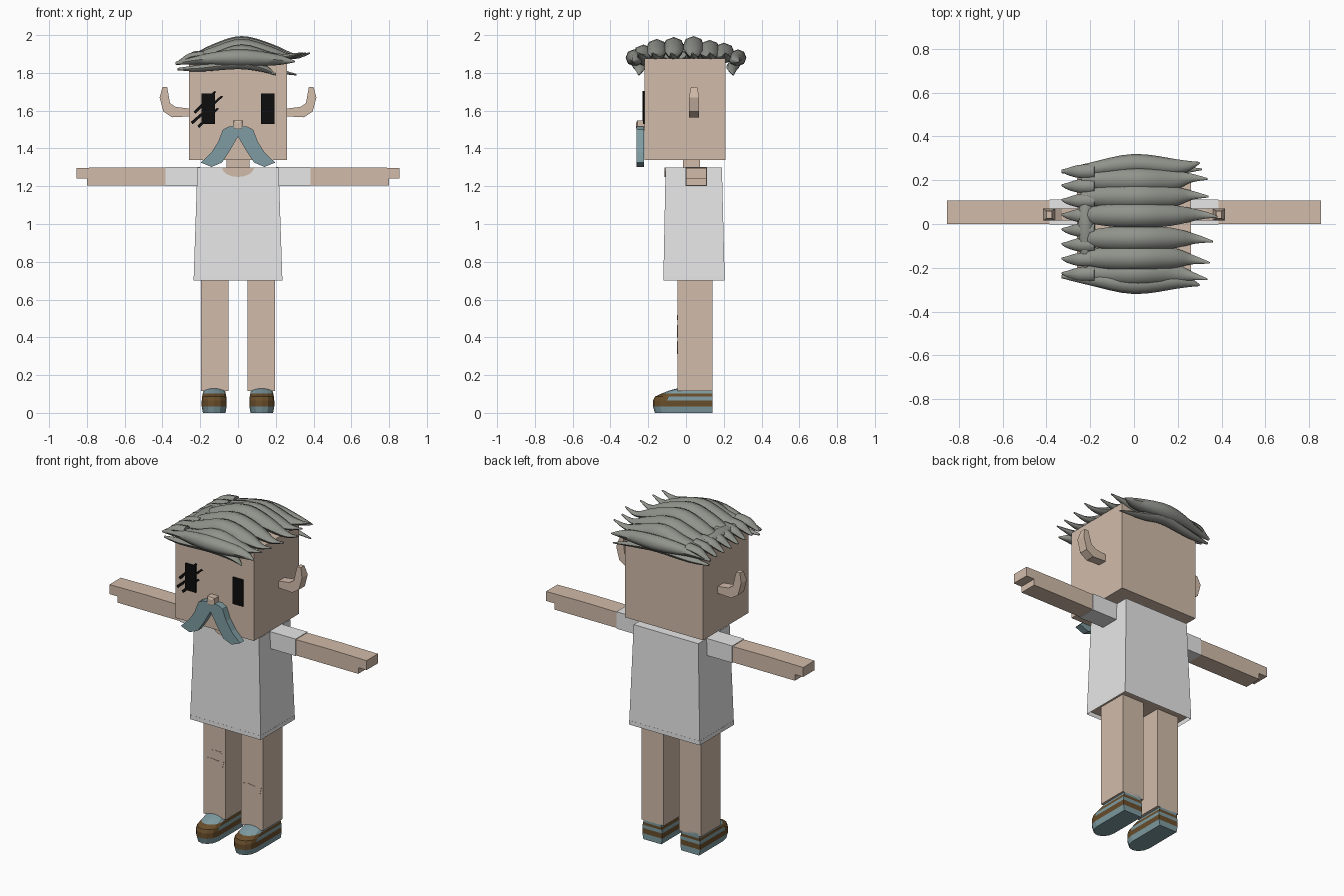
import bpy, bmesh, math
from mathutils import Vector

cube = bpy.data.objects.get("Cube")
if cube:
    bpy.data.objects.remove(cube)


def material(name, r, g, b):
    m = bpy.data.materials.new(name)
    m.use_nodes = True
    m.diffuse_color = (r, g, b, 1)
    bsdf = m.node_tree.nodes["Principled BSDF"]
    bsdf.inputs["Base Color"].default_value = (r, g, b, 1)
    bsdf.inputs["Roughness"].default_value = 0.8
    return m


SKIN = material("skin", 0.64, 0.5, 0.4)
WHITE = material("shirt white", 0.8, 0.8, 0.8)
GREY = material("hair grey", 0.28, 0.29, 0.26)
TEAL = material("dusty teal", 0.21, 0.33, 0.36)
BROWN = material("shoe brown", 0.14, 0.075, 0.024)
BLACK = material("eye black", 0.004, 0.004, 0.004)


def finish(name, bm, *mats, smooth=False):
    bmesh.ops.recalc_face_normals(bm, faces=bm.faces)
    mesh = bpy.data.meshes.new(name)
    bm.to_mesh(mesh)
    bm.free()
    for m in mats:
        mesh.materials.append(m)
    ob = bpy.data.objects.new(name, mesh)
    bpy.context.collection.objects.link(ob)
    if smooth:
        bpy.ops.object.select_all(action="DESELECT")
        ob.select_set(True)
        bpy.context.view_layer.objects.active = ob
        bpy.ops.object.shade_smooth_by_angle(angle=math.radians(50))
    return ob


def bridge(bm, rings):
    """Skin a stack of rings and cap both ends; returns side faces per level."""
    loops = [[bm.verts.new(p) for p in ring] for ring in rings]
    n = len(loops[0])
    levels = [[bm.faces.new((a[i], a[(i + 1) % n], b[(i + 1) % n], b[i]))
               for i in range(n)] for a, b in zip(loops, loops[1:])]
    caps = bm.faces.new(loops[0]), bm.faces.new(loops[-1])
    return levels, caps


def rect(x0, x1, y0, y1, z):
    return [(x0, y0, z), (x1, y0, z), (x1, y1, z), (x0, y1, z)]


def box(name, x, y, z, mat):
    bm = bmesh.new()
    bridge(bm, [rect(*x, *y, h) for h in z])
    return finish(name, bm, mat)


def prism(name, outline, y0, y1, mat, side=1):
    """Extrude an x-z outline through depth."""
    bm = bmesh.new()
    bridge(bm, [[(side * x, y, z) for x, z in outline] for y in (y0, y1)])
    return finish(name, bm, mat)


def strand(name, keys, sides=8, steps=4):
    """Tapered lock through keys of x, y, z, half width, half height."""
    pts = [Vector(k) for k in keys]
    ext = [pts[0]] + pts + [pts[-1]]
    path = []
    for a, b, c, d in zip(ext, ext[1:], ext[2:], ext[3:]):
        for s in range(steps):
            t = s / steps
            path.append(0.5 * (2 * b + (c - a) * t + (2 * a - 5 * b + 4 * c - d) * t ** 2
                               + (3 * b - a - 3 * c + d) * t ** 3))
    path.append(pts[-1])
    rings = []
    for i, p in enumerate(path):
        run = (path[min(i + 1, len(path) - 1)] - path[max(i - 1, 0)]).to_3d()
        across = run.cross(Vector((0, 0, 1))).normalized()
        up = across.cross(run).normalized()
        rings.append([p.to_3d() + across * p[3] * math.cos(a) + up * p[4] * math.sin(a)
                      for a in (math.tau * k / sides for k in range(sides))])
    bm = bmesh.new()
    bridge(bm, rings)
    return finish(name, bm, GREY, smooth=True)


# Head and neck
box("head", (-0.26, 0.26), (-0.22, 0.21), (1.34, 1.875), SKIN)
box("neck", (-0.06, 0.06), (-0.015, 0.075), (1.25, 1.36), SKIN)

# Shirt with a recessed skin underside
bm = bmesh.new()
_, caps = bridge(bm, [rect(-0.235, 0.235, -0.12, 0.205, 0.7),
                      rect(-0.215, 0.215, -0.108, 0.19, 1.3)])
bmesh.ops.inset_region(bm, faces=[caps[0]], thickness=0.012)
caps[0].material_index = 1
for v in caps[0].verts:
    v.co.z += 0.025
finish("shirt", bm, WHITE, SKIN)

# Scooped neckline
scoop = [(0.085 * math.cos(a), 1.299 + 0.05 * math.sin(a))
         for a in (-math.pi * k / 8 for k in range(9))]
prism("neckline", scoop, -0.115, -0.106, SKIN)

# Ear outline, arm outline and moustache half
EAR = [(0.25, 1.61), (0.33, 1.62), (0.36, 1.64), (0.375, 1.725), (0.4, 1.725),
       (0.415, 1.67), (0.395, 1.595), (0.35, 1.565), (0.25, 1.57)]
ARM = [(0.38, 1.298), (0.6, 1.3), (0.855, 1.297), (0.855, 1.24), (0.8, 1.24),
       (0.8, 1.203), (0.38, 1.203)]
MOUSTACHE = [(0, 1.515), (0.05, 1.515), (0.08, 1.5), (0.105, 1.435), (0.14, 1.38),
             (0.197, 1.325), (0.14, 1.302), (0.085, 1.325), (0.045, 1.385), (0, 1.463)]

for side, word in ((1, "left"), (-1, "right")):
    ear = prism(word + "_ear", EAR, 0.015, 0.07, SKIN, side)
    for v in ear.data.vertices:
        if v.co.z > 1.7:
            v.co.y = 0.0425 + (v.co.y - 0.0425) * 0.6
    prism(word + "_arm", ARM, 0, 0.108, SKIN, side)
    box(word + "_sleeve", sorted((side * 0.2, side * 0.385)), (-0.003, 0.111),
        (1.2, 1.302), WHITE)
    prism(word + "_moustache", MOUSTACHE, -0.262, -0.222, TEAL, side)
    box(word + "_leg", sorted((side * 0.05, side * 0.197)), (-0.045, 0.14), (0.115, 0.74), SKIN)
    box(word + "_eye", sorted((side * 0.122, side * 0.192)), (-0.228, -0.219), (1.53, 1.69), BLACK)

    # Shoe: stacked rounded outlines, striped by level
    bm = bmesh.new()
    rings = []
    for z, toe, half in ((0, -0.165, 0.06), (0.035, -0.175, 0.066), (0.066, -0.175, 0.066),
                         (0.086, -0.165, 0.064), (0.102, -0.13, 0.061),
                         (0.118, -0.09, 0.057), (0.13, -0.045, 0.05)):
        ring = [(side * 0.126 + half * math.cos(a), toe + 0.075 + 0.075 * math.sin(a), z)
                for a in (math.pi * (1 + k / 6) for k in range(7))]
        ring += [(side * 0.126 + half, 0.14, z), (side * 0.126 - half, 0.14, z)]
        rings.append(ring)
    levels, _ = bridge(bm, rings)
    for level, brown in zip(levels, (0, 1, 0, 1, 0, 0)):
        for f in level:
            f.material_index = brown
    for f in levels[2]:
        f.material_index = int(f.calc_center_median().y < -0.1)
    finish(word + "_shoe", bm, TEAL, BROWN)

# Slashes across the right eye
for x0, z0, x1, z1 in ((-0.235, 1.595, -0.115, 1.7), (-0.25, 1.54, -0.078, 1.675),
                       (-0.215, 1.52, -0.1, 1.61)):
    prism("eye_slash", [(x0, z0), (x0 + 0.01, z0 - 0.012), (x1, z1), (x1 - 0.012, z1 + 0.004)],
          -0.229, -0.221, BLACK)

# Nose
bm = bmesh.new()
bridge(bm, [[(x * s, y, 1.522 + z * s) for x, z in ((-1, -1), (1, -1), (1, 1), (-1, 1))]
            for y, s in ((-0.22, 0.026), (-0.258, 0.026), (-0.264, 0.015))])
finish("nose", bm, SKIN)

# Knee patches
for x, z, w, h in ((-0.125, 0.435, 0.068, 0.035), (-0.105, 0.505, 0.034, 0.014),
                   (0.125, 0.347, 0.068, 0.036)):
    shape = [(-1, 0.6), (-0.4, 0.8), (0.3, 0.6), (0.95, 0.9), (0.8, -0.4), (0.2, -1), (-0.7, -0.7)]
    prism("knee_patch", [(x + w * u, z + h * v) for u, v in shape], -0.047, -0.044, SKIN)

# Long crown locks sweeping from right to left
for y, top, tip in ((0.2, 1.96, 0.335), (0.125, 1.975, 0.34), (0.04, 1.995, 0.38),
                    (-0.065, 1.99, 0.36), (-0.155, 1.98, 0.345), (-0.225, 1.95, 0.335)):
    strand("crown_lock", [(-0.24, y, 1.88, 0.03, 0.015), (-0.12, y, top - 0.075, 0.05, 0.035),
                          (0.02, y, top - 0.055, 0.058, 0.055),
                          (0.17, y, top - 0.075, 0.048, 0.035),
                          (tip - 0.08, y * 1.05, 1.887, 0.022, 0.014),
                          (tip, y * 1.08 - 0.01, 1.905, 0.004, 0.004)])

# Short swept ends on the right side, and the ridge above them
for k in range(8):
    y = 0.24 - 0.067 * k
    strand("short_lock", [(-0.18, y, 1.895, 0.03, 0.02), (-0.25, y, 1.885, 0.03, 0.02),
                          (-0.3, y, 1.86, 0.017, 0.013), (-0.33, y + 0.005, 1.85, 0.004, 0.004)])
strand("hair_ridge", [(-0.22, -0.25, 1.87, 0.008, 0.008), (-0.22, 0, 1.895, 0.035, 0.022),
                      (-0.22, 0.23, 1.87, 0.008, 0.008)])

# Fringe locks hanging over the front and back
for s, word in ((-1, "front"), (1, "back")):
    strand(word + "_side_lock", [(-0.33, s * 0.24, 1.85, 0.008, 0.008),
                                 (-0.2, s * 0.25, 1.87, 0.03, 0.025),
                                 (0, s * 0.275, 1.88, 0.045, 0.045),
                                 (0.2, s * 0.26, 1.87, 0.035, 0.03),
                                 (0.3, s * 0.28, 1.86, 0.004, 0.004)])
    strand(word + "_fringe_lock", [(-0.32, s * 0.24, 1.82, 0.006, 0.006),
                                   (-0.2, s * 0.245, 1.825, 0.025, 0.018),
                                   (0, s * 0.255, 1.845, 0.035, 0.025),
                                   (0.13, s * 0.245, 1.825, 0.03, 0.02),
                                   (0.2 if s < 0 else 0.31, s * 0.25, 1.79, 0.004, 0.004)])
